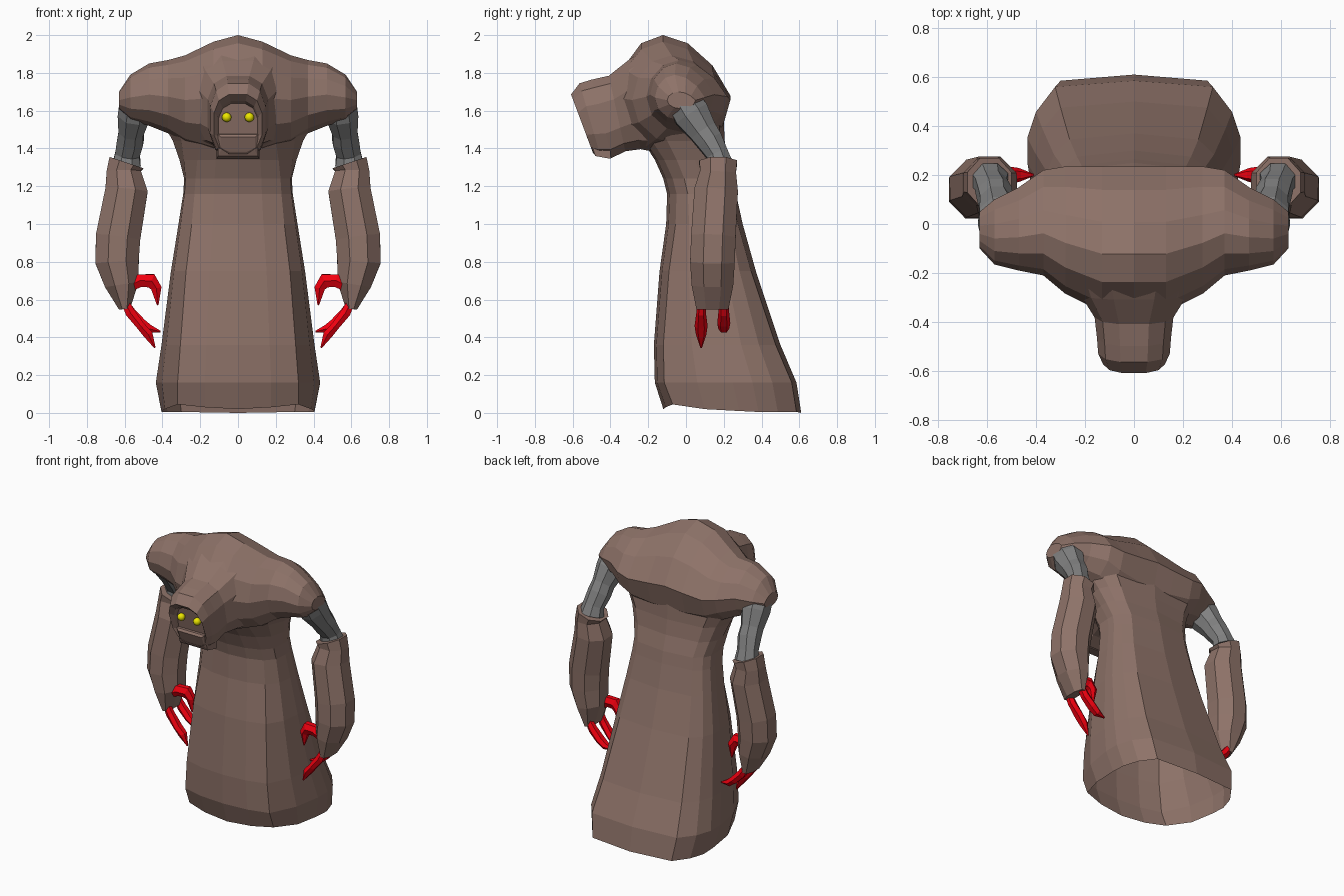
import bpy, bmesh, math
from mathutils import Vector


def material(name, rgb):
    m = bpy.data.materials.new(name)
    m.diffuse_color = (*rgb, 1)
    return m


BROWN = material("brown_cloth", (0.27, 0.17, 0.14))
RED = material("red_claw", (0.9, 0.0, 0.005))
YELLOW = material("yellow_eye", (0.85, 0.8, 0.0))
GREY = material("grey_skin", (0.22, 0.22, 0.22))


def loft(name, rings, mat=None, caps=True, mirror=False):
    """Skin a list of equal-length point rings."""
    bm = bmesh.new()
    vs = [[bm.verts.new(p) for p in r] for r in rings]
    n = len(vs[0])
    for a, b in zip(vs, vs[1:]):
        for i in range(n):
            j = (i + 1) % n
            bm.faces.new((a[i], a[j], b[j], b[i]))
    if caps:
        bm.faces.new(vs[0])
        bm.faces.new(vs[-1])
    bmesh.ops.recalc_face_normals(bm, faces=bm.faces)
    me = bpy.data.meshes.new(name)
    bm.to_mesh(me)
    bm.free()
    ob = bpy.data.objects.new(name, me)
    bpy.context.collection.objects.link(ob)
    if mat:
        me.materials.append(mat)
    if mirror:
        ob.modifiers.new("mirror", 'MIRROR')
    return ob


def oval(n, e=2.0, off=0.5):
    """Unit superellipse with n corners."""
    out = []
    for i in range(n):
        a = 2 * math.pi * (i + off) / n
        c, s = math.cos(a), math.sin(a)
        out.append((math.copysign(abs(c) ** (2 / e), c), math.copysign(abs(s) ** (2 / e), s)))
    return out


def tube(name, path, mat, n=8):
    """Mirrored limb; path rows are x, y, z, radius, radius along y."""
    pts = [Vector(p[:3]) for p in path]
    rings = []
    for i, p in enumerate(path):
        t = (pts[min(i + 1, len(pts) - 1)] - pts[max(i - 1, 0)]).normalized()
        v = Vector((0, 1, 0))
        v = (v - t * v.dot(t)).normalized()
        u = t.cross(v)
        k = 1 / math.cos(math.pi / n)
        rings.append([pts[i] + u * c * p[3] * k + v * s * p[4] * k for c, s in oval(n)])
    return loft(name, rings, mat, mirror=True)


# Robe: z, front panel half width, half width, front y, back y
robe = []
for z, wf, w, yf, yb in [
        (0.02, 0.32, 0.405, -0.12, 0.61), (0.16, 0.32, 0.435, -0.165, 0.585),
        (0.36, 0.305, 0.405, -0.17, 0.50), (0.75, 0.275, 0.355, -0.14, 0.37),
        (1.00, 0.245, 0.315, -0.105, 0.30), (1.16, 0.23, 0.29, -0.10, 0.265),
        (1.24, 0.225, 0.285, -0.12, 0.25), (1.34, 0.215, 0.31, -0.165, 0.22),
        (1.44, 0.20, 0.345, -0.23, 0.205), (1.54, 0.19, 0.40, -0.30, 0.20),
        (1.62, 0.18, 0.41, -0.32, 0.20)]:
    d = yb - yf
    hem = 1 if z < 0.1 else 0
    right = [(0.55 * wf, yf + 0.013, z + 0.01 * hem), (wf, yf + 0.05, z + 0.025 * hem),
             (0.55 * w + 0.45 * wf + 0.02, yf + 0.3 * d, z), (w, yb - 0.45 * d, z - 0.01 * hem),
             (w, yb - 0.31 * d, z - 0.015 * hem), (0.92 * w, yb - 0.17 * d, z - 0.015 * hem),
             (0.74 * w, yb - 0.025, z - 0.015 * hem)]
    robe.append([(0, yf, z)] + right + [(0, yb, z - 0.02 * hem)]
                + [(-x, y, q) for x, y, q in reversed(right)])
loft("robe", robe, BROWN, caps=False)

# Hunched shoulders, skinned sideways and leaning forward: x, y range, z range
half = [(0.0, -0.36, 0.235, 1.36, 2.0), (0.13, -0.36, 0.235, 1.37, 1.965),
        (0.28, -0.285, 0.235, 1.42, 1.893), (0.37, -0.21, 0.22, 1.48, 1.868),
        (0.47, -0.19, 0.15, 1.52, 1.85), (0.57, -0.165, 0.10, 1.55, 1.79),
        (0.63, -0.10, 0.05, 1.61, 1.70)]
rows = [(-r[0], *r[1:]) for r in reversed(half[1:])] + half
loft("shoulders", [[(x, (a + b) / 2 + (b - a) * (c / 2 - 0.1 * (1 + c) * max(s, 0)),
                     (lo + hi) / 2 + s * (hi - lo) / 2)
                    for c, s in oval(12, 2.0, 0)] for x, a, b, lo, hi in rows], BROWN)

# Hooded head, skinned forward: top y, bottom y, top z, bottom z, half width
head = []
for yt, yb, zt, zb, w in [
        (-0.20, -0.14, 1.95, 1.37, 0.27), (-0.31, -0.24, 1.87, 1.39, 0.225),
        (-0.41, -0.32, 1.79, 1.38, 0.165), (-0.50, -0.39, 1.77, 1.345, 0.155),
        (-0.565, -0.45, 1.75, 1.35, 0.15), (-0.61, -0.49, 1.69, 1.37, 0.13),
        (-0.57, -0.48, 1.655, 1.38, 0.11), (-0.53, -0.48, 1.64, 1.39, 0.105)]:
    head.append([(c * w, yb + (yt - yb) * (s + 1) / 2, (zt + zb) / 2 + s * (zt - zb) / 2)
                 for c, s in oval(12, 2.7)])
loft("hooded_head", head, BROWN)

# Blocky muzzle below the eyes
loft("muzzle", [[(-w, y, z), (w, y, z), (w, y2, z2), (-w, y2, z2)]
                for w, y, z, y2, z2 in ((0.115, -0.40, 1.345, -0.40, 1.48),
                                        (0.105, -0.48, 1.36, -0.515, 1.475),
                                        (0.09, -0.495, 1.39, -0.525, 1.46))], BROWN)

# Eyes
for side in (-1, 1):
    bpy.ops.mesh.primitive_uv_sphere_add(segments=12, ring_count=8, radius=0.025,
                                         location=(side * 0.06, -0.53, 1.565))
    eye = bpy.context.object
    eye.name = "eye"
    eye.data.materials.append(YELLOW)
    bpy.ops.object.shade_smooth()

# Bare upper arms
tube("upper_arm", [(0.54, -0.02, 1.66, 0.085, 0.085), (0.55, 0.03, 1.58, 0.085, 0.095),
                   (0.565, 0.09, 1.49, 0.066, 0.075), (0.57, 0.125, 1.44, 0.07, 0.07),
                   (0.585, 0.165, 1.37, 0.065, 0.058), (0.59, 0.18, 1.31, 0.075, 0.07)], GREY)

# Forearm sleeves with a narrow cuff end
tube("forearm_sleeve", [(0.59, 0.17, 1.325, 0.095, 0.10), (0.605, 0.17, 1.28, 0.09, 0.095),
                        (0.59, 0.16, 1.18, 0.112, 0.115), (0.635, 0.145, 0.93, 0.118, 0.118),
                        (0.64, 0.14, 0.80, 0.115, 0.118), (0.615, 0.14, 0.68, 0.09, 0.11),
                        (0.60, 0.14, 0.55, 0.03, 0.085)], BROWN)

# Claws: two hanging fingers and a hooked thumb
tube("front_claw", [(0.605, 0.08, 0.60, 0.02, 0.02), (0.57, 0.08, 0.53, 0.026, 0.022),
                    (0.515, 0.08, 0.46, 0.022, 0.03), (0.475, 0.08, 0.415, 0.025, 0.024),
                    (0.44, 0.08, 0.345, 0.004, 0.004)], RED, 6)
tube("back_claw", [(0.605, 0.20, 0.59, 0.02, 0.022), (0.565, 0.20, 0.53, 0.026, 0.025),
                   (0.51, 0.20, 0.475, 0.024, 0.03), (0.47, 0.20, 0.445, 0.022, 0.025),
                   (0.41, 0.20, 0.43, 0.004, 0.004)], RED, 6)
tube("thumb_claw", [(0.58, 0.10, 0.67, 0.03, 0.03), (0.52, 0.10, 0.70, 0.034, 0.03),
                    (0.46, 0.105, 0.70, 0.038, 0.03), (0.432, 0.11, 0.66, 0.028, 0.025),
                    (0.425, 0.11, 0.57, 0.004, 0.004)], RED, 6)
